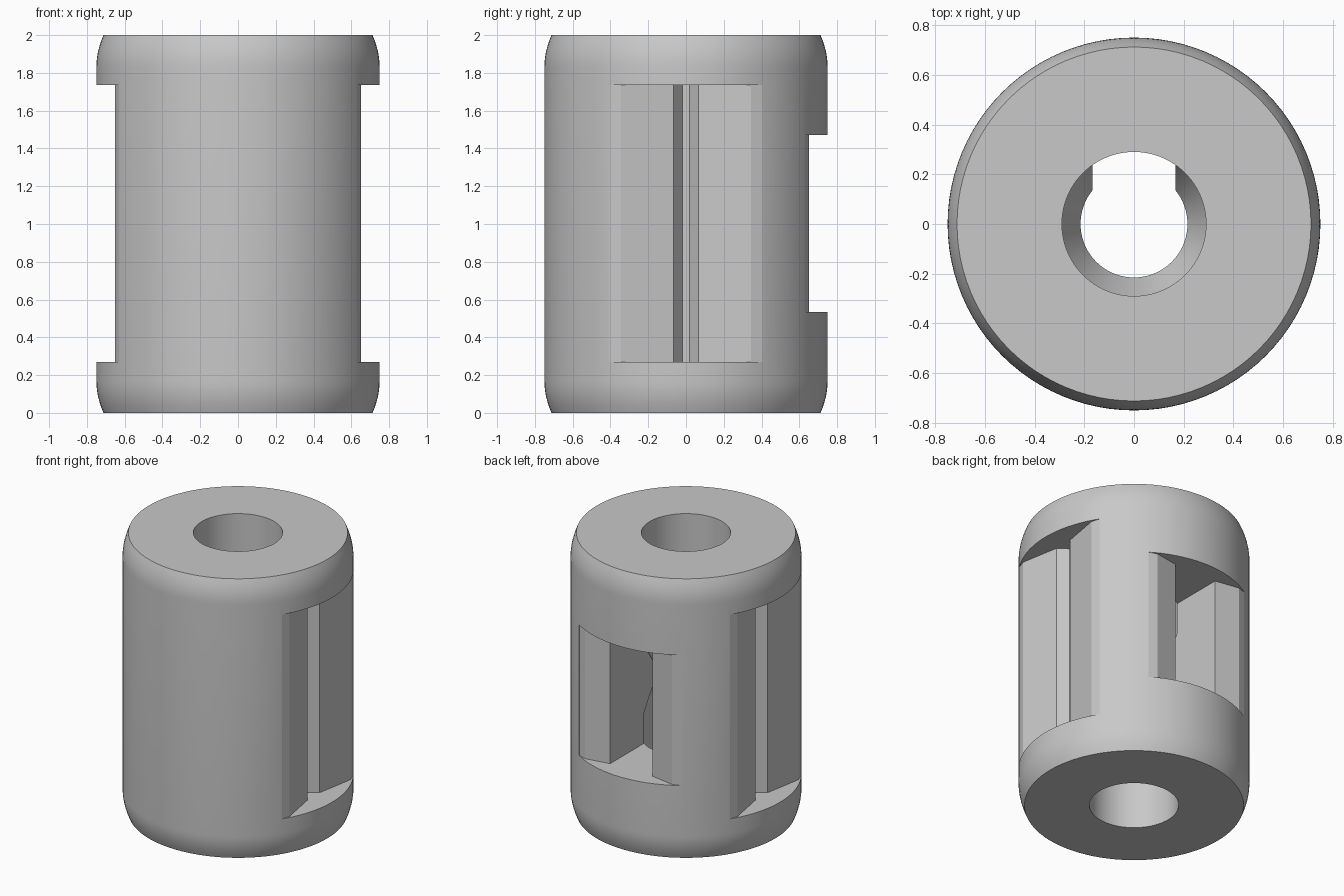
import bpy, bmesh, math
from mathutils import Matrix

cube = bpy.data.objects.get("Cube")
if cube:
    bpy.data.objects.remove(cube, do_unlink=True)

HEIGHT, RADIUS, BORE, NECK = 2.0, 0.75, 0.29, 0.215
SEGMENTS = 96

grey = bpy.data.materials.new("plain grey")
grey.use_nodes = True
grey.diffuse_color = (0.58, 0.58, 0.58, 1)
grey.node_tree.nodes["Principled BSDF"].inputs["Base Color"].default_value = grey.diffuse_color


def make_object(name, bm):
    bmesh.ops.recalc_face_normals(bm, faces=bm.faces)
    mesh = bpy.data.meshes.new(name)
    bm.to_mesh(mesh)
    bm.free()
    obj = bpy.data.objects.new(name, mesh)
    obj.data.materials.append(grey)
    bpy.context.collection.objects.link(obj)
    return obj


def lathe(name, profile):
    """Revolve a closed (radius, z) loop around the z axis."""
    bm = bmesh.new()
    rings = []
    for i in range(SEGMENTS):
        a = math.tau * i / SEGMENTS
        rings.append([bm.verts.new((r * math.cos(a), r * math.sin(a), z)) for r, z in profile])
    n = len(profile)
    for i, ring in enumerate(rings):
        after = rings[(i + 1) % SEGMENTS]
        for j in range(n):
            k = (j + 1) % n
            bm.faces.new((ring[j], after[j], after[k], ring[k]))
    return make_object(name, bm)


def slot_cutter(name, half, z0, z1, angle):
    """Extrude a mirrored (depth, width) outline upwards and turn it about z."""
    outline = half + [(d, -w) for d, w in reversed(half)]
    bm = bmesh.new()
    face = bm.faces.new([bm.verts.new((d, w, z0)) for d, w in outline])
    grown = bmesh.ops.extrude_face_region(bm, geom=[face])["geom"]
    top = [v for v in grown if isinstance(v, bmesh.types.BMVert)]
    bmesh.ops.translate(bm, verts=top, vec=(0, 0, z1 - z0))
    bmesh.ops.rotate(bm, verts=bm.verts, matrix=Matrix.Rotation(angle, 3, "Z"))
    obj = make_object(name, bm)
    obj.hide_render = True
    return obj


# Upper half of the section: rounded shoulder outside, tapered neck in the bore
STEPS, DROP, INSET = 6, 0.17, 0.038
upper = [(RADIUS - INSET * (i / STEPS) ** 2, HEIGHT - DROP + DROP * i / STEPS)
         for i in range(STEPS + 1)]
upper += [(BORE, HEIGHT), (BORE, 1.25), (NECK, 1.09)]
lower = [(r, HEIGHT - z) for r, z in reversed(upper)]
body = lathe("sleeve_body", upper + lower)

# Two tall grooved side slots and one short window open to the bore
mouth = [(0.95, 0.405), (0.63, 0.405), (0.65, 0.345)]
groove = mouth + [(0.60, 0.067), (0.53, 0.018)]
window = mouth + [(0.62, 0.167), (0.0, 0.167)]
cutters = [
    slot_cutter("left_slot_cutter", groove, 0.27, 1.735, 0),
    slot_cutter("right_slot_cutter", groove, 0.27, 1.735, math.pi),
    slot_cutter("back_window_cutter", window, 0.535, 1.47, math.pi / 2),
]

bpy.ops.object.select_all(action="DESELECT")
body.select_set(True)
bpy.context.view_layer.objects.active = body
for cutter in cutters:
    mod = body.modifiers.new(cutter.name, "BOOLEAN")
    mod.operation = "DIFFERENCE"
    mod.solver = "EXACT"
    mod.object = cutter
    bpy.ops.object.modifier_apply(modifier=mod.name)
    bpy.data.objects.remove(cutter, do_unlink=True)

bpy.ops.object.shade_smooth_by_angle(angle=math.radians(20))
